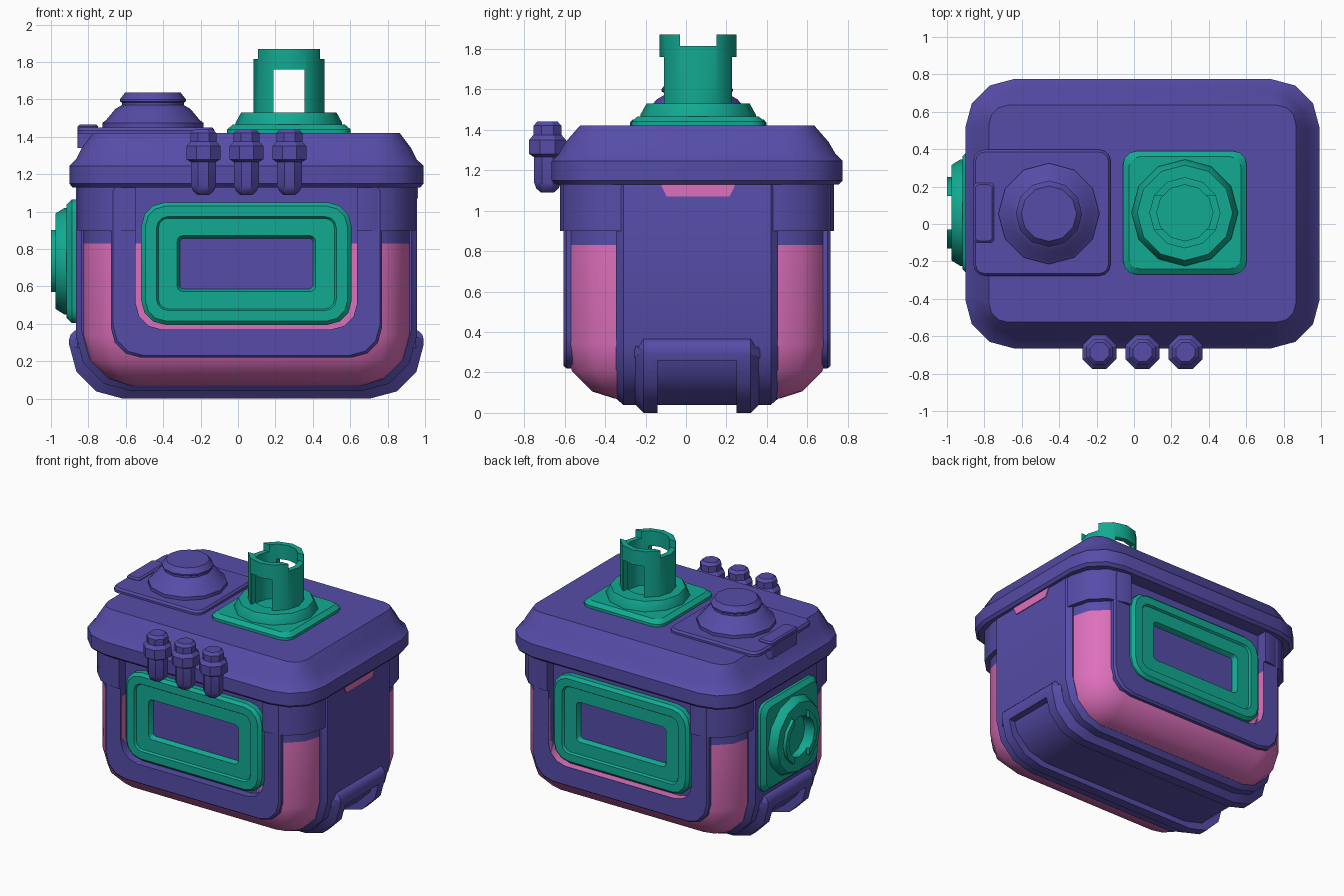
import bpy, bmesh
from math import sin, cos, pi, radians
from mathutils import Matrix, Vector

if "Cube" in bpy.data.objects:
    bpy.data.objects.remove(bpy.data.objects["Cube"])


def material(name, rgb):
    m = bpy.data.materials.new(name)
    m.use_nodes = True
    m.diffuse_color = (*rgb, 1)
    m.node_tree.nodes["Principled BSDF"].inputs["Base Color"].default_value = (*rgb, 1)
    return m


PURPLE = material("purple", (.092, .073, .39))
TEAL = material("teal", (.006, .40, .288))
PINK = material("pink", (.73, .162, .503))


def T(x, y, z):
    return Matrix.Translation((x, y, z))


CENTRE = T(.045, .055, 0)
FRONT = CENTRE @ Matrix.Rotation(pi / 2, 4, 'X')      # local y is up, local z faces front
BACK = CENTRE @ Matrix.Rotation(pi, 4, 'Z') @ Matrix.Rotation(pi / 2, 4, 'X')


def rounded(hx, hy, r, z, cy=0, rt=None, seg=3):
    """Rounded rectangle ring; rt is the radius of the two upper corners."""
    rt = r if rt is None else rt
    ring = []
    for i, (sx, sy) in enumerate([(1, 1), (-1, 1), (-1, -1), (1, -1)]):
        q = rt if sy > 0 else r
        for k in range(seg + 1):
            a = pi / 2 * (i + k / seg)
            ring.append((sx * (hx - q) + q * cos(a), cy + sy * (hy - q) + q * sin(a), z))
    return ring


def circle(r, z, n=12):
    turn = pi / 8 if n == 8 else 0
    return [(r * cos(2 * pi * k / n + turn), r * sin(2 * pi * k / n + turn), z) for k in range(n)]


def finish(name, bm, matrix, mats):
    bmesh.ops.recalc_face_normals(bm, faces=bm.faces)
    me = bpy.data.meshes.new(name)
    bm.to_mesh(me)
    bm.free()
    ob = bpy.data.objects.new(name, me)
    for m in mats:
        me.materials.append(m)
    bpy.context.collection.objects.link(ob)
    ob.matrix_world = matrix
    return ob


def skin(name, rings, mat, matrix=CENTRE, cap_mat=None, loop=False):
    """Join rings of equal size into a solid; loop joins last to first."""
    bm = bmesh.new()
    vs = [[bm.verts.new(p) for p in ring] for ring in rings]
    n = len(vs[0])
    pairs = list(zip(vs, vs[1:])) + ([(vs[-1], vs[0])] if loop else [])
    for a, b in pairs:
        for k in range(n):
            bm.faces.new((a[k], a[(k + 1) % n], b[(k + 1) % n], b[k]))
    if not loop:
        bm.faces.new(vs[0][::-1])
        bm.faces.new(vs[-1]).material_index = 1 if cap_mat else 0
    return finish(name, bm, matrix, [mat] + ([cap_mat] if cap_mat else []))


def box(name, size, matrix, mat):
    bm = bmesh.new()
    bmesh.ops.create_cube(bm, size=1)
    bmesh.ops.scale(bm, vec=Vector(size), verts=bm.verts)
    return finish(name, bm, matrix, [mat])


def cut(targets, cutters):
    """Subtract the cutters from each target, then discard them."""
    for ob in targets:
        for c in cutters:
            mod = ob.modifiers.new("cut", 'BOOLEAN')
            mod.operation, mod.solver, mod.object = 'DIFFERENCE', 'EXACT', c
        bpy.context.view_layer.update()
        dg = bpy.context.evaluated_depsgraph_get()
        me = bpy.data.meshes.new_from_object(ob.evaluated_get(dg))
        ob.modifiers.clear()
        ob.data = me
    for c in cutters:
        bpy.data.objects.remove(c)


def upright(hx, z0, z1, r, depth, inset=0, rt=.01):
    """Standing outline with rounded lower corners."""
    return rounded(hx - inset, (z1 - z0) / 2 - inset, r, depth, (z0 + z1) / 2, rt)


def prism(name, hx, z0, z1, r, half, bevel, inset, mat, rt=.02):
    rings = [upright(hx, z0, z1, r, d, i, rt) for d, i in
             [(-half, inset), (bevel - half, 0), (half - bevel, 0), (half, inset)]]
    return skin(name, rings, mat, FRONT)


# Rounded tub: pink below, purple above
R = .27
curve = [(R * (1 - sin(a)), .07 + R * (1 - cos(a))) for a in (radians(d) for d in (5, 30, 60, 90))]
tub = skin("lower_tub", [rounded(.875 - i, .655 - i, R - i * .9, z) for i, z in curve]
           + [rounded(.875, .655, R, .83)], PINK)
upper = skin("upper_tub", [rounded(.875, .655, R, z) for z in (.83, 1.14)], PURPLE)
collar = skin("collar", [rounded(.903, .678, R, z) for z in (.9, 1.14)], PURPLE)
shield = prism("face_shield", .725, .22, 1.14, .16, .66, .015, .012, PURPLE)

# Recess in front and back for the window frames
cut([tub, upper, collar, shield],
    [skin("recess_cutter", [upright(.592, .37, 1.3, .14, d) for d in (.6, .9)], PURPLE, m)
     for m in (FRONT, BACK)])

# Window frames with a sunken purple pane
for side, m in (("front", FRONT), ("back", BACK)):
    steps = [(0, .13, .59), (0, .13, .64), (.022, .11, .66), (.082, .06, .66),
             (.092, .05, .645), (.192, .03, .645), (.207, .02, .61)]
    skin(side + "_window_frame", [rounded(.5625 - i, .3275 - i * .93, r, d, .7225)
                                  for i, r, d in steps], TEAL, m, PURPLE)

# Band wrapping the sides and bottom, and the foot rails
prism("side_band", .912, .04, 1.14, .3, .4, .035, .03, PURPLE)
rails = prism("foot_rails", .948, 0, .37, .29, .31, .045, .045, PURPLE, .055)
cut([rails], [box("rail_cutter", (3, .39, .36), CENTRE @ T(0, 0, .08), PURPLE)])

# Small trapezoid tab below the lid
skin("side_tab", [[(-.19, 1.14, d), (.19, 1.14, d), (.155, 1.07, d), (-.155, 1.07, d)]
                  for d in (.955, .963)], PINK,
     T(0, .06, 0) @ Matrix.Rotation(pi / 2, 4, 'Z') @ Matrix.Rotation(pi / 2, 4, 'X'))

# Lid
lid = [(.93, .70, .25, 1.13), (.947, .72, .26, 1.15), (.947, .72, .26, 1.245),
       (.91, .685, .23, 1.28), (.88, .65, .2, 1.34), (.82, .58, .1, 1.42)]
skin("lid", [rounded(*s) for s in lid], PURPLE)


# Teal sockets: square plate, faceted collar, slotted tube
def socket(name, matrix, plate, base, top, height, window):
    skin(name + "_plate", [rounded(.33, .33, .07, -.02), rounded(.33, .33, .07, .02),
                           rounded(.3, .3, .06, plate)], TEAL, matrix)
    shape = [(.285, plate - .02), (.285, base), (.255, top), (.15, top), (.15, .015)]
    skin(name + "_collar", [circle(*s) for s in shape], TEAL, matrix)
    tube = skin(name + "_tube", [circle(*s) for s in [(.19, top - .02), (.19, height),
                (.15, height), (.15, top - .02)]], TEAL, matrix, loop=True)
    slots = [box("notch_cutter", (1, .18, .11), matrix @ T(0, 0, height), TEAL)]
    if window:
        slots.append(box("window_cutter", (.166, 1, window - top),
                         matrix @ T(0, 0, (window + top) / 2), TEAL))
    cut([tube], slots)


socket("top_socket", T(.272, .06, 1.42), .045, .055, .11, .45, .34)
socket("side_socket", T(-.868, .06, .735) @ Matrix.Rotation(-pi / 2, 4, 'Y'),
       .05, .06, .108, .132, None)

# Hatch with stepped knob and clip
skin("hatch_plate", [rounded(.367, .337, .06, z) for z in (1.415, 1.435)]
     + [rounded(.355, .325, .05, 1.45)], PURPLE, T(-.492, .06, 0))
knob = [(.27, 1.44), (.27, 1.475), (.25, 1.49), (.2, 1.55), (.165, 1.57),
        (.165, 1.583), (.177, 1.59), (.177, 1.6), (.148, 1.637)]
skin("hatch_knob", [circle(*s) for s in knob], PURPLE, T(-.455, .055, 0))
skin("hatch_clip", [rounded(.055, .16, .02, z) for z in (1.34, 1.455)]
     + [rounded(.045, .15, .02, 1.465)], PURPLE, T(-.803, .06, 0))

# Three capsules on the front rim
capsule = [(.035, 1.09), (.06, 1.11), (.072, 1.14), (.072, 1.265), (.098, 1.28),
           (.098, 1.35), (.075, 1.375), (.075, 1.42), (.055, 1.44)]
for i in range(3):
    skin("capsule_%d" % (i + 1), [circle(r, z, 8) for r, z in capsule], PURPLE,
         T(-.185 + .23 * i, -.685, 0))

# Soft shading with sharp edges kept
bpy.ops.object.select_all(action='DESELECT')
for ob in bpy.context.collection.objects:
    if ob.type == 'MESH':
        ob.select_set(True)
        bpy.context.view_layer.objects.active = ob
bpy.ops.object.shade_smooth_by_angle(angle=radians(32))
